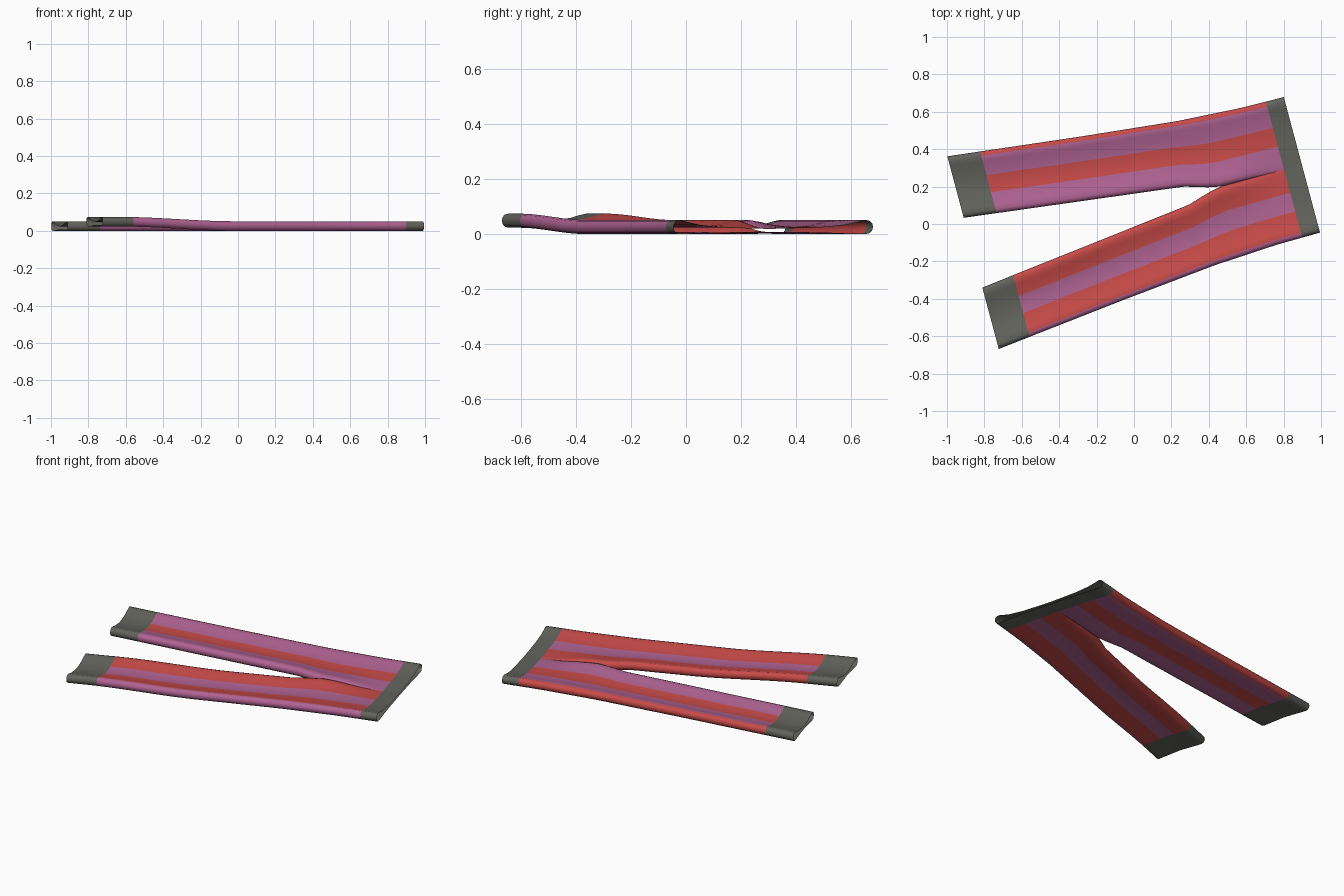
import bpy, bmesh, math

if "Cube" in bpy.data.objects:
    bpy.data.objects.remove(bpy.data.objects["Cube"])

def material(name, rgb):
    m = bpy.data.materials.new(name)
    m.diffuse_color = (*rgb, 1)
    m.use_nodes = True
    m.node_tree.nodes["Principled BSDF"].inputs["Base Color"].default_value = m.diffuse_color
    return m

PINK = material("pink", (0.43, 0.125, 0.29))
RED = material("red", (0.57, 0.07, 0.065))
GREY = material("dark grey", (0.125, 0.125, 0.11))

ANGLE = math.radians(14.95)      # the garment lies turned on the ground
CA, SA = math.cos(ANGLE), math.sin(ANGLE)
MID = 0.074                      # offset of the centre line
HEM, CUFF, CROTCH, BAND, WAIST = -0.871, -0.695, 0.50, 0.85, 0.949

# leg outlines: (distance along garment, distance from centre line)
OUTER = [(HEM, .533), (-.17, .453), (.364, .398), (.711, .378), (WAIST, .375)]
INNER = [(HEM, .193), (.312, .05), (.42, .016), (CROTCH, 0), (WAIST, 0)]
# heights over the width, from the rolled rim to the sunken middle
LEG_TOP = [(0, .026), (.008, .038), (.03, .047), (.07, .051), (.15, .045), (.27, .033), (.5, .023)]
LEG_LOW = [(0, .026), (.008, .014), (.03, .004), (.07, 0), (.15, .001), (.5, .008)]
HIP_TOP = LEG_TOP[:4] + [(.15, .043), (.27, .033), (.5, .024), (1, .019)]
HIP_LOW = LEG_LOW[:4] + [(.15, .001), (.5, .006), (1, .008)]
COLS = [0, .008, .03, .07, .15, .27, .385, .52, .66, .76, .85, .93, .97, .992, 1]
STRIPES = [.07, .385, .66]

def interp(table, x):
    for (x0, y0), (x1, y1) in zip(table, table[1:]):
        if x <= x1:
            return y0 + (y1 - y0) * (x - x0) / (x1 - x0)
    return table[-1][1]

def smooth(t):
    t = min(1, max(0, t))
    return t * t * (3 - 2 * t)

def point(p, s, side, top):
    o, i = interp(OUTER, p), interp(INNER, p)
    q = MID + side * (o + (i - o) * s)
    x, y = p * CA - q * SA, p * SA + q * CA
    leg = interp(LEG_TOP if top else LEG_LOW, min(s, 1 - s))
    hip = interp(HIP_TOP if top else HIP_LOW, s)
    w = smooth((p - CROTCH) / (BAND - CROTCH))
    z = leg + (hip - leg) * w
    if side < 0:                 # one leg is lifted a little at the hem
        z += .023 * smooth((-.02 - x) / .6)
    return x, y, z

def cloth(name, p0, p1, steps, sides, mats):
    ps = [p0 + (p1 - p0) * k / steps for k in range(steps + 1)]
    if p0 < CROTCH < p1:
        ps = sorted(ps + [CROTCH])
    bm = bmesh.new()
    for side in sides:
        for top in (True, False):
            grid = [[bm.verts.new(point(p, s, side, top)) for s in COLS] for p in ps]
            for a, b in zip(grid, grid[1:]):
                for k in range(len(COLS) - 1):
                    quad = [a[k], a[k + 1], b[k + 1], b[k]]
                    if (side > 0) != top:
                        quad.reverse()
                    f = bm.faces.new(quad[::-1])
                    # alternating stripes from rim to inseam
                    mid = (COLS[k] + COLS[k + 1]) / 2
                    f.material_index = sum(mid > e for e in STRIPES) % len(mats)
    bmesh.ops.remove_doubles(bm, verts=bm.verts, dist=1e-5)
    bmesh.ops.recalc_face_normals(bm, faces=bm.faces)
    me = bpy.data.meshes.new(name)
    bm.to_mesh(me)
    bm.free()
    for m in mats:
        me.materials.append(m)
    ob = bpy.data.objects.new(name, me)
    bpy.context.collection.objects.link(ob)
    bpy.ops.object.select_all(action='DESELECT')
    ob.select_set(True)
    bpy.context.view_layer.objects.active = ob
    bpy.ops.object.shade_smooth_by_angle(angle=math.radians(60))

# striped legs, colours swapped between the two
cloth("left_leg", CUFF, BAND, 26, [1], [RED, PINK])
cloth("right_leg", CUFF, BAND, 26, [-1], [PINK, RED])
# plain cuffs and waistband
cloth("left_cuff", HEM, CUFF, 3, [1], [GREY])
cloth("right_cuff", HEM, CUFF, 3, [-1], [GREY])
cloth("waistband", BAND, WAIST, 3, [1, -1], [GREY])
